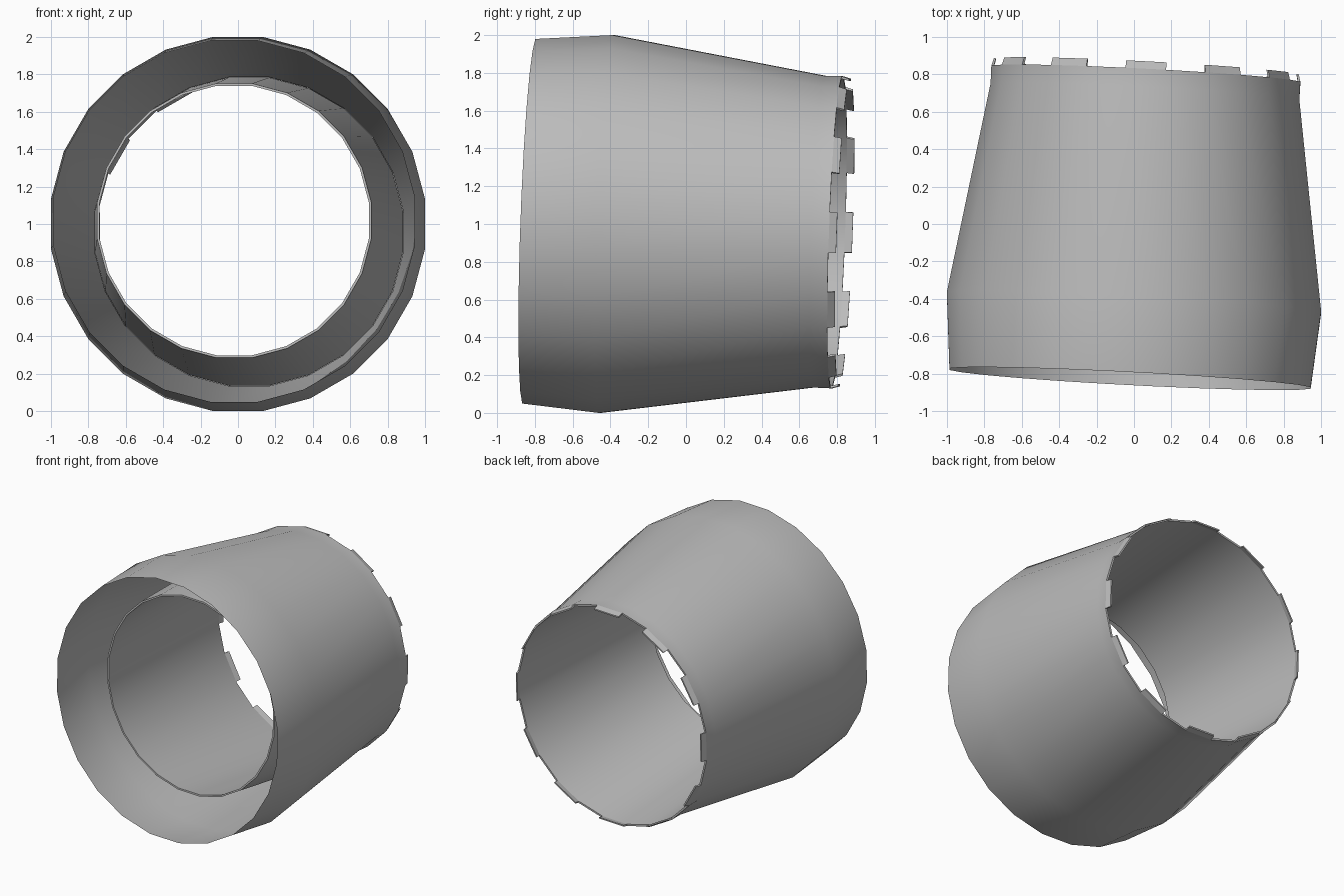
import bpy, bmesh, math
from mathutils import Vector

if "Cube" in bpy.data.objects:
    bpy.data.objects.remove(bpy.data.objects["Cube"])

SIDES = 24
HALF = math.pi / SIDES
# slightly tilted axis and the two directions across it
AXIS = Vector((0.052, 1.0, -0.036))
ACROSS = Vector((1.0, -0.052, 0.0))
UP = Vector((0.0, 0.036, 1.0))
WIDEST = Vector((0.0, -0.42, 1.0))

grey = bpy.data.materials.new("grey")
grey.diffuse_color = (0.5, 0.5, 0.5, 1.0)
grey.use_nodes = True
grey.node_tree.nodes["Principled BSDF"].inputs["Base Color"].default_value = grey.diffuse_color


def ring(bm, t, apothem, shift=(0, 0, 0)):
    """24-sided ring at distance t along the axis, flats at top and sides."""
    r = apothem / math.cos(HALF)
    c = WIDEST + AXIS * t + Vector(shift)
    return [bm.verts.new(c + r * (math.cos(a) * ACROSS + math.sin(a) * UP))
            for a in ((2 * i - 1) * HALF for i in range(SIDES))]


def bridge(bm, a, b, inward=False, step=1):
    """Quads between two rings; step 2 fills only every other side."""
    for i in range(0, SIDES, step):
        j = (i + 1) % SIDES
        quad = [a[i], b[i], b[j], a[j]]
        bm.faces.new(quad[::-1] if inward else quad)


def finish(bm, name):
    mesh = bpy.data.meshes.new(name)
    bm.to_mesh(mesh)
    bm.free()
    mesh.materials.append(grey)
    ob = bpy.data.objects.new(name, mesh)
    bpy.context.collection.objects.link(ob)
    bpy.ops.object.select_all(action='DESELECT')
    ob.select_set(True)
    bpy.context.view_layer.objects.active = ob
    bpy.ops.object.shade_smooth_by_angle(angle=math.radians(30))


# outer shell: flared mouth, long taper, straight band
bm = bmesh.new()
rings = [ring(bm, t, a) for t, a in
         ((-0.406, 0.965), (0.0, 1.0), (1.125, 0.825), (1.22, 0.826))]
for a, b in zip(rings, rings[1:]):
    bridge(bm, a, b)
finish(bm, "outer_shell")

# inner sleeve: thin-walled cone with a narrow front lip
bm = bmesh.new()
off = (-0.014, 0, 0.014)
lip_out = ring(bm, -0.12, 0.733, off)
lip_in = ring(bm, -0.12, 0.72, off)
back_out = ring(bm, 1.125, 0.823)
back_in = ring(bm, 1.22, 0.812)
bridge(bm, lip_out, back_out)
bridge(bm, lip_in, lip_out)
bridge(bm, lip_in, back_in, inward=True)
finish(bm, "inner_sleeve")

# toothed rim: edge between the two walls, with a tooth on every other side
bm = bmesh.new()
base_out = ring(bm, 1.22, 0.826)
base_in = ring(bm, 1.22, 0.812)
tip_out = ring(bm, 1.26, 0.814)
tip_in = ring(bm, 1.26, 0.803)
bridge(bm, base_out, tip_out, step=2)
bridge(bm, base_in, tip_in, inward=True, step=2)
bridge(bm, tip_out, tip_in, step=2)
for i in range(0, SIDES, 2):
    j, k = (i + 1) % SIDES, (i + 2) % SIDES
    bm.faces.new((base_in[i], tip_in[i], tip_out[i], base_out[i]))
    bm.faces.new((base_out[j], tip_out[j], tip_in[j], base_in[j]))
    bm.faces.new((base_out[j], base_in[j], base_in[k], base_out[k]))
finish(bm, "toothed_rim")
